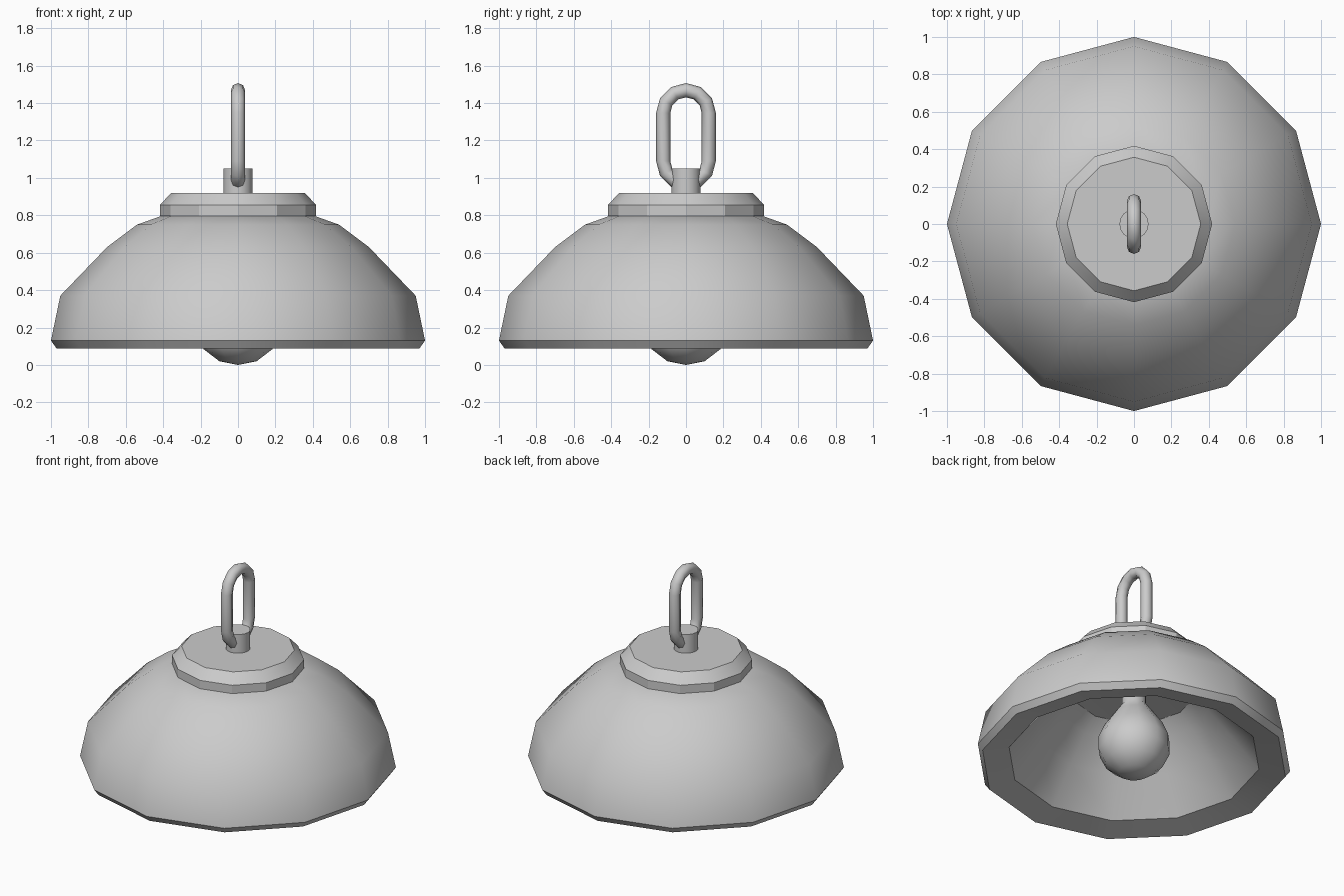
import bpy, bmesh
from math import sin, cos, pi, radians, hypot

if "Cube" in bpy.data.objects:
    bpy.data.objects.remove(bpy.data.objects["Cube"])


def finish(name, bm, angle=35):
    bmesh.ops.remove_doubles(bm, verts=bm.verts, dist=1e-5)
    bmesh.ops.recalc_face_normals(bm, faces=bm.faces)
    me = bpy.data.meshes.new(name)
    bm.to_mesh(me)
    bm.free()
    ob = bpy.data.objects.new(name, me)
    bpy.context.scene.collection.objects.link(ob)
    bpy.ops.object.select_all(action='DESELECT')
    ob.select_set(True)
    bpy.context.view_layer.objects.active = ob
    bpy.ops.object.shade_smooth_by_angle(angle=radians(angle))
    return ob


def lathe(name, profile, sides=12, angle=35):
    """Spin (radius, z) points around the z axis."""
    bm = bmesh.new()
    vs = [bm.verts.new((r, 0, z)) for r, z in profile]
    es = [bm.edges.new(p) for p in zip(vs, vs[1:])]
    bmesh.ops.spin(bm, geom=vs + es, cent=(0, 0, 0), axis=(0, 0, 1),
                   angle=2 * pi, steps=sides, use_duplicate=False)
    return finish(name, bm, angle)


# Shade: outer wall, wide rim underneath and smaller dome inside
shade = lathe("shade", [(0, 0.80), (0.40, 0.80), (0.54, 0.75), (0.70, 0.63),
                        (0.95, 0.37), (1.0, 0.13), (0.97, 0.088), (0.80, 0.125),
                        (0.62, 0.35), (0.48, 0.52), (0.38, 0.60), (0, 0.62)])
# Crisp ribs between the facets of the sloping outer wall
for e in shade.data.edges:
    a, b = (shade.data.vertices[i].co for i in e.vertices)
    if abs(a.z - b.z) > 0.2 and min(hypot(a.x, a.y) + a.z, hypot(b.x, b.y) + b.z) > 1.25:
        e.use_edge_sharp = max(a.z, b.z) > 0.6

# Cap on top of the shade
lathe("cap", [(0, 0.797), (0.418, 0.797), (0.418, 0.855), (0.357, 0.92), (0, 0.92)], angle=29)

# Stem holding the link
lathe("stem", [(0, 0.91), (0.078, 0.91), (0.078, 1.05), (0, 1.05)], 16)

# Bulb with its neck running up into the shade
lathe("bulb", [(0, 0), (0.10, 0.02), (0.185, 0.085), (0.228, 0.175),
               (0.228, 0.26), (0.19, 0.35), (0.125, 0.445), (0.078, 0.51), (0.078, 0.63)])

# Hanging link: round wire swept along an upright stadium path
bm = bmesh.new()
R, WIRE, STEPS, SIDES = 0.122, 0.038, 6, 8
rings = []
for zc, start in ((1.347, 0), (1.09, pi)):
    for i in range(STEPS + 1):
        a = start + pi * i / STEPS
        ring = []
        for j in range(SIDES):
            b = 2 * pi * j / SIDES
            rad = R + WIRE * cos(b)
            ring.append(bm.verts.new((WIRE * sin(b), rad * cos(a), zc + rad * sin(a))))
        rings.append(ring)
for i, ring in enumerate(rings):
    nxt = rings[(i + 1) % len(rings)]
    for j in range(SIDES):
        k = (j + 1) % SIDES
        bm.faces.new((ring[j], ring[k], nxt[k], nxt[j]))
finish("hanging_link", bm, 50)
